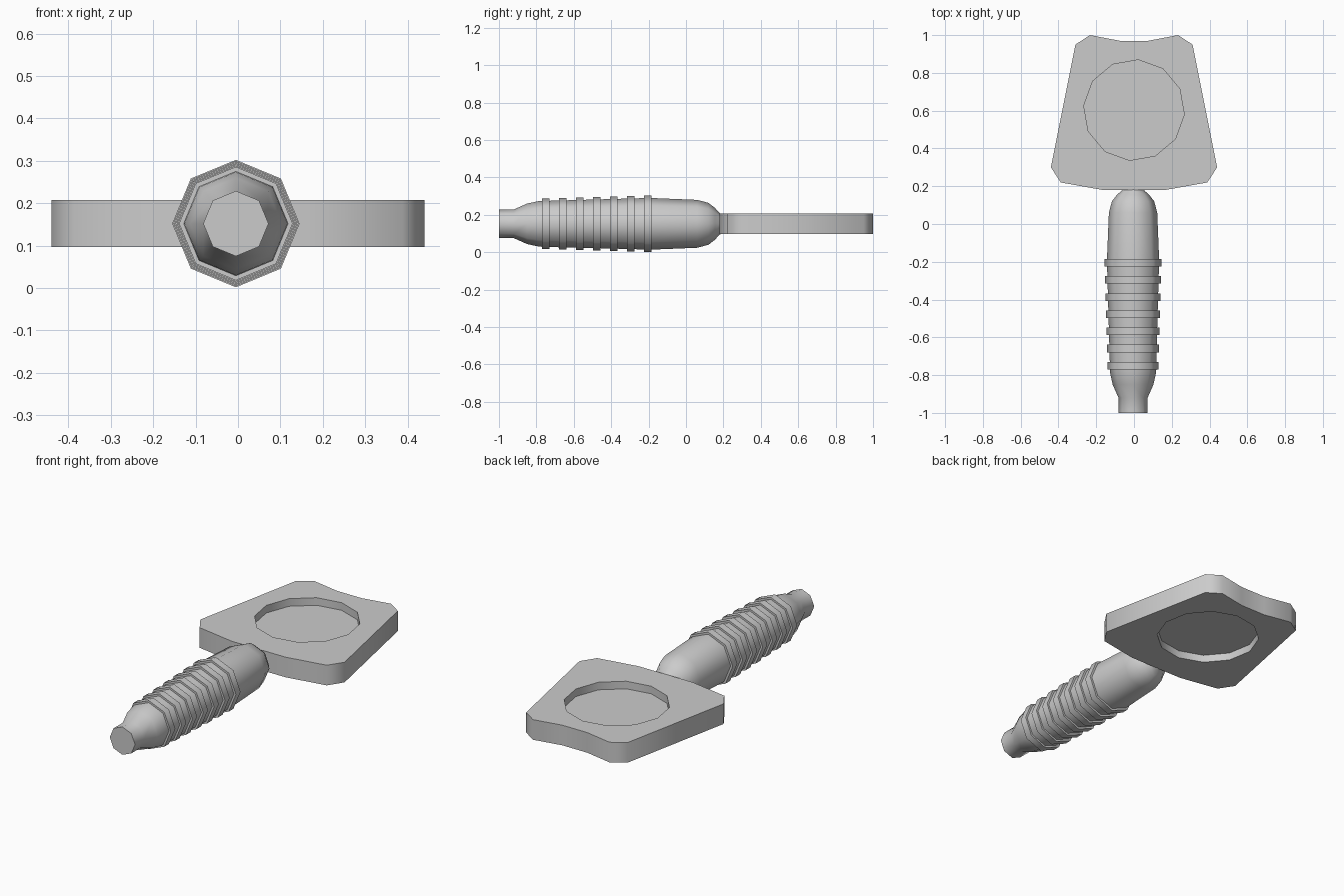
import bpy
import bmesh
from math import sin, cos, radians, pi

if "Cube" in bpy.data.objects:
    bpy.data.objects.remove(bpy.data.objects["Cube"])


def skin_loops(name, loops):
    """Join a stack of equal-length point loops with quads and cap both ends."""
    bm = bmesh.new()
    rows = [[bm.verts.new(p) for p in loop] for loop in loops]
    n = len(rows[0])
    for a, b in zip(rows, rows[1:]):
        for i in range(n):
            j = (i + 1) % n
            bm.faces.new((a[i], a[j], b[j], b[i]))
    bm.faces.new(rows[0])
    bm.faces.new(rows[-1])
    bmesh.ops.recalc_face_normals(bm, faces=bm.faces[:])
    mesh = bpy.data.meshes.new(name)
    bm.to_mesh(mesh)
    bm.free()
    obj = bpy.data.objects.new(name, mesh)
    bpy.context.collection.objects.link(obj)
    bpy.ops.object.select_all(action='DESELECT')
    obj.select_set(True)
    bpy.context.view_layer.objects.active = obj
    bpy.ops.object.shade_smooth_by_angle(angle=radians(50))
    return obj


# Ribbed handle: eight-sided profile (y, radius) turned around the y axis
profile = [(-1.0, 0.077), (-0.92, 0.077), (-0.85, 0.108), (-0.79, 0.121)]
for k in range(7):
    y = -0.77 + 0.0908 * k
    groove = 0.123 + 0.0025 * k
    rib = 0.134 + 0.0027 * k
    profile += [(y, groove), (y, rib), (y + 0.04, rib), (y + 0.04, groove)]
profile += [(0.06, 0.128), (0.12, 0.112), (0.155, 0.085), (0.175, 0.062), (0.185, 0.055)]

skin_loops("grip_handle", [
    [(-0.005 + r * cos(i * pi / 4), y, 0.152 + r * sin(i * pi / 4)) for i in range(8)]
    for y, r in profile])

# Flared head plate: mirrored outline with a shallow round recess on each side
right = [(0.164, 0.18), (0.388, 0.22), (0.44, 0.30),
         (0.31, 0.95), (0.233, 1.0), (0.076, 0.97)]
outline = right + [(-x, y) for x, y in reversed(right)]
recess = [(0.267 * cos(radians(-65 + 30 * i)),
           0.603 + 0.267 * sin(radians(-65 + 30 * i))) for i in range(12)]

bottom, top, depth = 0.097, 0.208, 0.042
levels = [(recess, top - depth), (recess, top), (outline, top),
          (outline, bottom), (recess, bottom), (recess, bottom + depth)]
skin_loops("head_plate", [[(x, y, z) for x, y in loop] for loop, z in levels])
